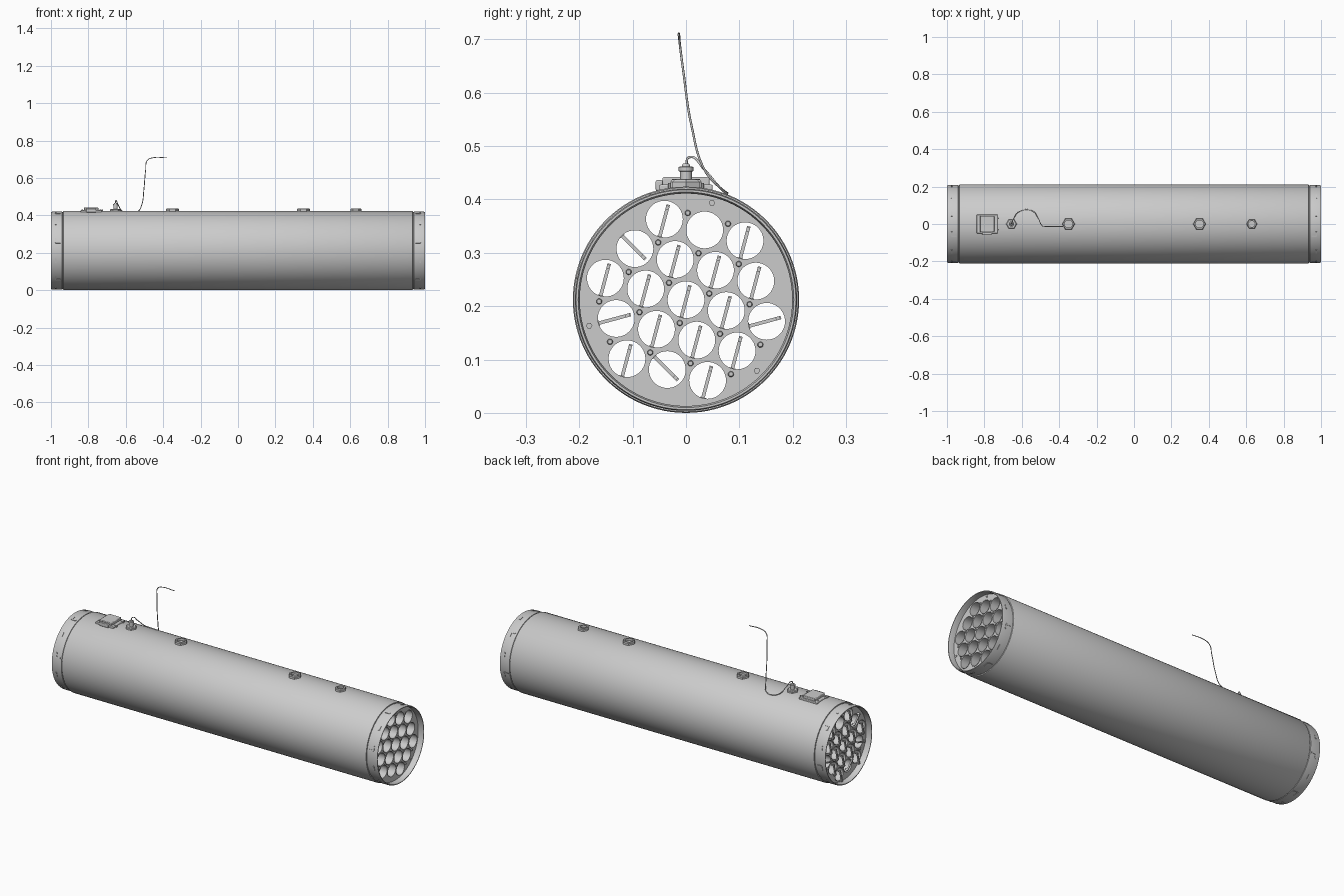
import bpy, bmesh
from math import pi, cos, sin, radians, hypot
from mathutils import Matrix, Vector, Euler

if "Cube" in bpy.data.objects:
    bpy.data.objects.remove(bpy.data.objects["Cube"])

C = 0.212                                   # height of the pod axis
# Axial frame: local x -> world y, local y -> world z, local z -> world x
AX = Matrix.Translation((0, 0, C)) @ Euler((pi / 2, 0, pi / 2)).to_matrix().to_4x4()


def T(x, y, z):
    return Matrix.Translation((x, y, z))


def lathe(bm, profile, segs, M, closed=False):
    """Revolve (height, radius) pairs about local z."""
    rings = [[bm.verts.new(M @ Vector((r * cos(2 * pi * i / segs), r * sin(2 * pi * i / segs), h)))
              for i in range(segs)] for h, r in profile]
    pairs = list(zip(rings, rings[1:]))
    if closed:
        pairs.append((rings[-1], rings[0]))
    for a, b in pairs:
        for i in range(segs):
            j = (i + 1) % segs
            bm.faces.new((a[i], a[j], b[j], b[i]))


def box(bm, M, size):
    bmesh.ops.create_cube(bm, size=1, matrix=M @ Matrix.Diagonal((*size, 1)))


def smooth(ob):
    bpy.ops.object.select_all(action='DESELECT')
    ob.select_set(True)
    bpy.context.view_layer.objects.active = ob
    bpy.ops.object.shade_smooth_by_angle(angle=radians(35))


def finish(name, bm, bevel=0):
    bmesh.ops.remove_doubles(bm, verts=bm.verts, dist=1e-5)
    bmesh.ops.recalc_face_normals(bm, faces=bm.faces)
    me = bpy.data.meshes.new(name)
    bm.to_mesh(me)
    bm.free()
    ob = bpy.data.objects.new(name, me)
    bpy.context.collection.objects.link(ob)
    if bevel:
        m = ob.modifiers.new("bevel", 'BEVEL')
        m.width, m.segments = bevel, 2
    smooth(ob)
    return ob


# Hexagonal tube layout, turned 15 degrees
S, R = 0.0782, 0.0345
A = Vector((S * cos(radians(-15)), S * sin(radians(-15))))
B = Vector((S * cos(radians(45)), S * sin(radians(45))))
lattice = [(i, j, A * i + B * j) for i in range(-3, 4) for j in range(-3, 4)]
tubes = [p for i, j, p in lattice if max(abs(i), abs(j), abs(i + j)) <= 2]
bolts = [p + (A + B) / 3 for i, j, p in lattice if (p + (A + B) / 3).length < 0.175]
screws = [Vector((r * cos(radians(a + k)), r * sin(radians(a + k))))
          for r, a in ((0.188, 75), (0.045, 15)) for k in (0, 120, 240)]

# Outer shell with stepped end rings and a rolled inner lip
half = [(0.0, 0.212), (0.930, 0.212), (0.934, 0.210), (0.935, 0.205), (0.939, 0.205), (0.940, 0.208),
        (0.992, 0.208), (1.0, 0.206), (1.0, 0.202), (0.990, 0.199), (0.950, 0.199)]
bm = bmesh.new()
lathe(bm, [(-h, r) for h, r in half[:0:-1]] + half, 96, AX)
finish("outer_shell", bm)

# Perforated bulkheads at both ends
for name, x in (("front_bulkhead", 0.962), ("rear_bulkhead", -0.962)):
    cu = bpy.data.curves.new(name, 'CURVE')
    cu.dimensions, cu.fill_mode, cu.extrude = '2D', 'BOTH', 0.006
    for c, r, n in [(Vector((0, 0)), 0.2, 96)] + [(p, R, 40) for p in tubes]:
        sp = cu.splines.new('POLY')
        sp.points.add(n - 1)
        for k, pt in enumerate(sp.points):
            pt.co = (c.x + r * cos(2 * pi * k / n), c.y + r * sin(2 * pi * k / n), 0, 1)
        sp.use_cyclic_u = True
    ob = bpy.data.objects.new(name, cu)
    ob.matrix_world = AX @ T(0, 0, x)
    bpy.context.collection.objects.link(ob)
    bpy.ops.object.select_all(action='DESELECT')
    ob.select_set(True)
    bpy.context.view_layer.objects.active = ob
    bpy.ops.object.convert(target='MESH')

# Launch tubes, open right through
bm = bmesh.new()
for p in tubes:
    lathe(bm, [(-0.970, R), (0.970, R), (0.970, R + .0022), (-0.970, R + .0022)], 40,
          AX @ T(p.x, p.y, 0), True)
finish("launch_tubes", bm)

# Bolts and slotted screws on both bulkheads
bm = bmesh.new()
for s in (-1, 1):
    for p in bolts:
        lathe(bm, [(s * .967, .0055), (s * .972, .0055), (s * .974, .004), (s * .974, 0)], 12,
              AX @ T(p.x, p.y, 0))
    for p in screws:
        lathe(bm, [(s * .967, .006), (s * .971, .006), (s * .971, .0035), (s * .969, .0035),
                   (s * .969, 0)], 6, AX @ T(p.x, p.y, 0))
finish("bulkhead_fasteners", bm)

# Contact arms across the rear tube mouths (one is missing)
special = {(-2, 1): -45, (1, -2): -45, (-1, -1): 15, (2, 0): 15}
bm = bmesh.new()
for i, j, p in lattice:
    if max(abs(i), abs(j), abs(i + j)) > 2 or (i, j) == (-1, 2):
        continue
    ang = special.get((i, j), 75)
    M = AX @ T(p.x, p.y, 0) @ Matrix.Rotation(radians(ang), 4, 'Z')
    box(bm, M @ T(-0.007, 0, -0.979), (0.070, 0.0065, 0.008))
    box(bm, M @ T(-0.038, 0, -0.974), (0.010, 0.011, 0.016))
    box(bm, M @ T(0.022, 0, -0.973), (0.008, 0.0065, 0.018))
finish("rear_contact_arms", bm)

# Latch clips around both end rings
bm = bmesh.new()
for s in (-1, 1):
    for k in range(12):
        M = AX @ Matrix.Rotation(radians(15 + 30 * k), 4, 'Z')
        box(bm, M @ T(0.208, 0, s * .975), (0.004, 0.026, 0.008))
        if k % 2:
            box(bm, M @ T(0.208, 0.012, s * .962), (0.004, 0.007, 0.026))
finish("end_ring_clips", bm)

# Suspension lugs: hex collars with threaded wells
for name, x, r in (("lug_rear", -0.35, .034), ("lug_front", 0.35, .034), ("forward_socket", 0.63, .029)):
    bm = bmesh.new()
    M = T(x, 0, 0)
    lathe(bm, [(.414, r), (.433, r), (.437, r - .004), (.437, r - .011), (.415, r - .011)], 6, M)
    lathe(bm, [(.415, r - .008), (.438, r - .008), (.438, r - .013), (.426, r - .013), (.426, 0)], 24, M)
    finish(name, bm)

# Electrical box near the rear
bm = bmesh.new()
box(bm, T(-0.785, 0, 0.420), (0.112, 0.100, 0.016))
box(bm, T(-0.785, 0, 0.430), (0.076, 0.088, 0.024))
box(bm, T(-0.785, -0.050, 0.426), (0.054, 0.014, 0.020))
finish("electrical_box", bm, 0.003)
bm = bmesh.new()
for y in (-0.03, 0.03):
    for x in (-0.833, -0.737, -0.725):
        lathe(bm, [(.415, .004), (.431, .004), (.431, 0)], 8, T(x, y, 0))
finish("box_screws", bm)

# Cable connector
bm = bmesh.new()
M = T(-0.655, 0, 0)
lathe(bm, [(.415, .029), (.431, .029), (.435, .025), (.435, 0)], 6, M)
lathe(bm, [(.435, .011), (.452, .011), (.453, .014), (.461, .014), (.462, .008), (.467, .006),
           (.467, 0)], 20, M)
finish("cable_connector", bm)

# Ignition cable lying over the shell then rising
path = [(-.655, 0, .462), (-.654, .006, .479), (-.640, .035, .455), (-.620, .062, .424),
        (-.580, .077, .412), (-.540, .068, .418), (-.515, .035, .455), (-.503, .010, .540),
        (-.494, -.005, .640), (-.484, -.012, .695), (-.455, -.013, .708), (-.38, -.014, .708)]
cu = bpy.data.curves.new("ignition_cable", 'CURVE')
cu.dimensions, cu.bevel_depth, cu.bevel_resolution, cu.use_fill_caps = '3D', 0.0022, 2, True
sp = cu.splines.new('BEZIER')
sp.bezier_points.add(len(path) - 1)
for bp, co in zip(sp.bezier_points, path):
    bp.co = co
    bp.handle_left_type = bp.handle_right_type = 'AUTO'
bpy.context.collection.objects.link(bpy.data.objects.new("ignition_cable", cu))
